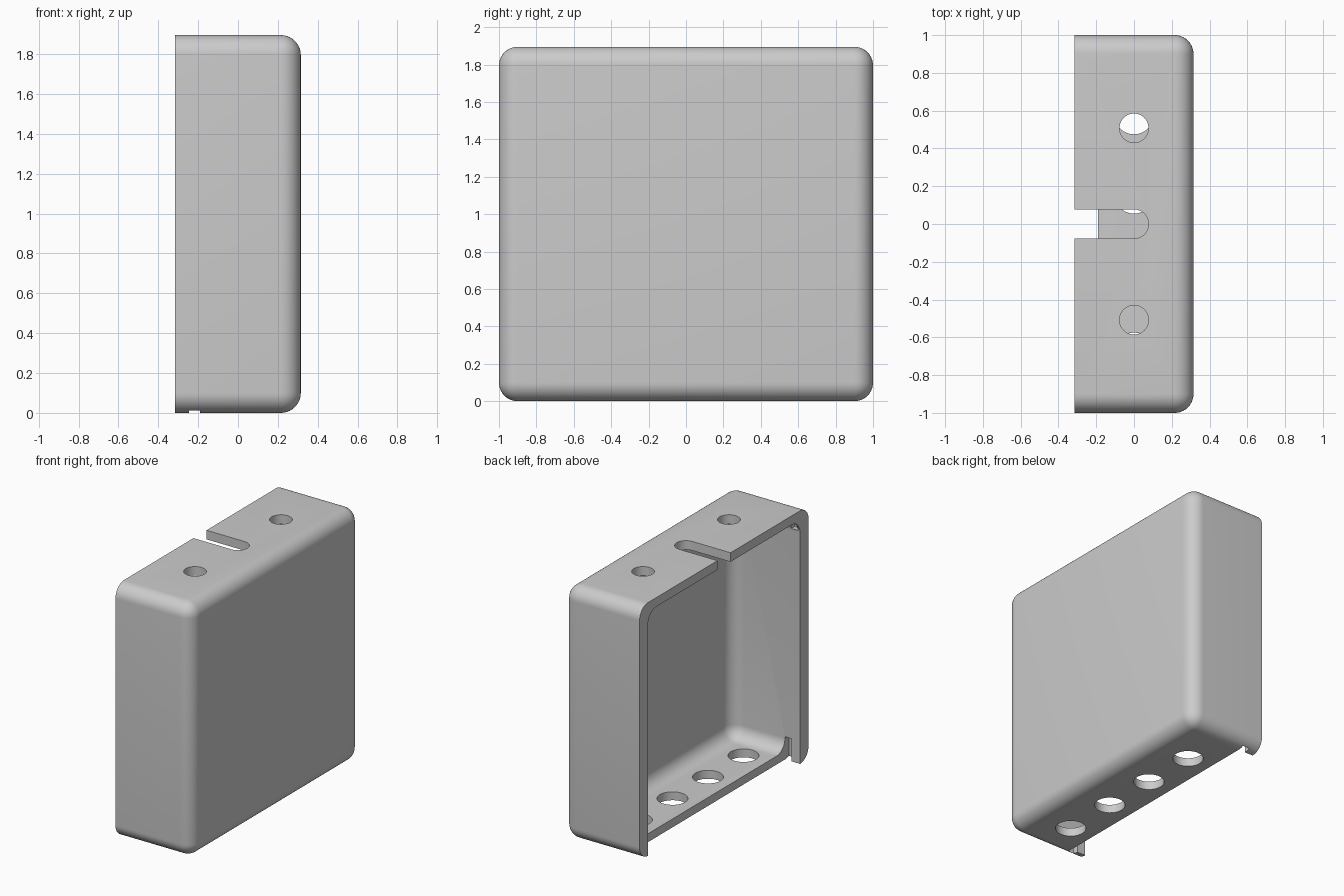
import bpy, bmesh
from mathutils import Matrix, Vector

old = bpy.data.objects.get("Cube")
if old:
    bpy.data.objects.remove(old, do_unlink=True)

grey = bpy.data.materials.new("light_grey")
grey.use_nodes = True
colour = (0.6, 0.6, 0.6, 1)
grey.diffuse_color = colour
grey.node_tree.nodes["Principled BSDF"].inputs["Base Color"].default_value = colour


def to_object(name, bm):
    mesh = bpy.data.meshes.new(name)
    bm.to_mesh(mesh)
    bm.free()
    mesh.materials.append(grey)
    obj = bpy.data.objects.new(name, mesh)
    bpy.context.collection.objects.link(obj)
    return obj


def box(name, low, high, radius=0):
    """Box whose edges are rounded, except those around its -x end."""
    low, high = Vector(low), Vector(high)
    bm = bmesh.new()
    bmesh.ops.create_cube(bm, size=1)
    for v in bm.verts:
        v.co = (low + high) / 2 + v.co * (high - low)
    if radius:
        edges = [e for e in bm.edges if any(v.co.x > low.x + 0.01 for v in e.verts)]
        bmesh.ops.bevel(bm, geom=edges, offset=radius, segments=10,
                        profile=0.5, affect='EDGES', clamp_overlap=True)
    return to_object(name, bm)


def drill(name, y, z, radius):
    bm = bmesh.new()
    bmesh.ops.create_cone(bm, cap_ends=True, segments=48, radius1=radius,
                          radius2=radius, depth=0.3,
                          matrix=Matrix.Translation((0, y, z)))
    return to_object(name, bm)


def cut(target, cutter):
    mod = target.modifiers.new("cut", 'BOOLEAN')
    mod.operation = 'DIFFERENCE'
    mod.solver = 'EXACT'
    mod.object = cutter
    bpy.context.view_layer.objects.active = target
    bpy.ops.object.modifier_apply(modifier=mod.name)
    bpy.data.objects.remove(cutter, do_unlink=True)


# Rounded shell, open on the -x side
HX, H = 0.315, 1.895
shell = box("enclosure_shell", (-HX, -1, 0), (HX, 1, H), 0.1)
cut(shell, box("cavity", (-0.6, -0.9, 0.063), (HX - 0.063, 0.9, H - 0.068), 0.1))

# Floor stops short of the opening, with guide notches beside it
cut(shell, box("floor_cut", (-0.5, -0.9, -0.1), (-0.19, 0.9, 0.17)))
cut(shell, box("lower_notch", (-0.245, -0.945, -0.1), (-0.19, 0.945, 0.17)))
cut(shell, box("upper_notch", (-0.3, -0.935, H - 0.15), (-0.245, 0.935, H - 0.075)))

# Mounting holes and open-ended slot in the top
for y in (-0.508, 0, 0.508):
    cut(shell, drill("top_hole", y, H, 0.077))
cut(shell, box("top_slot", (-0.5, -0.077, H - 0.15), (0, 0.077, H + 0.15)))

# Row of larger holes in the floor
for i in range(4):
    cut(shell, drill("floor_hole", -0.68 + 0.42 * i, 0, 0.105))

bpy.ops.object.select_all(action='DESELECT')
shell.select_set(True)
bpy.context.view_layer.objects.active = shell
bpy.ops.object.shade_smooth_by_angle(angle=0.5)
